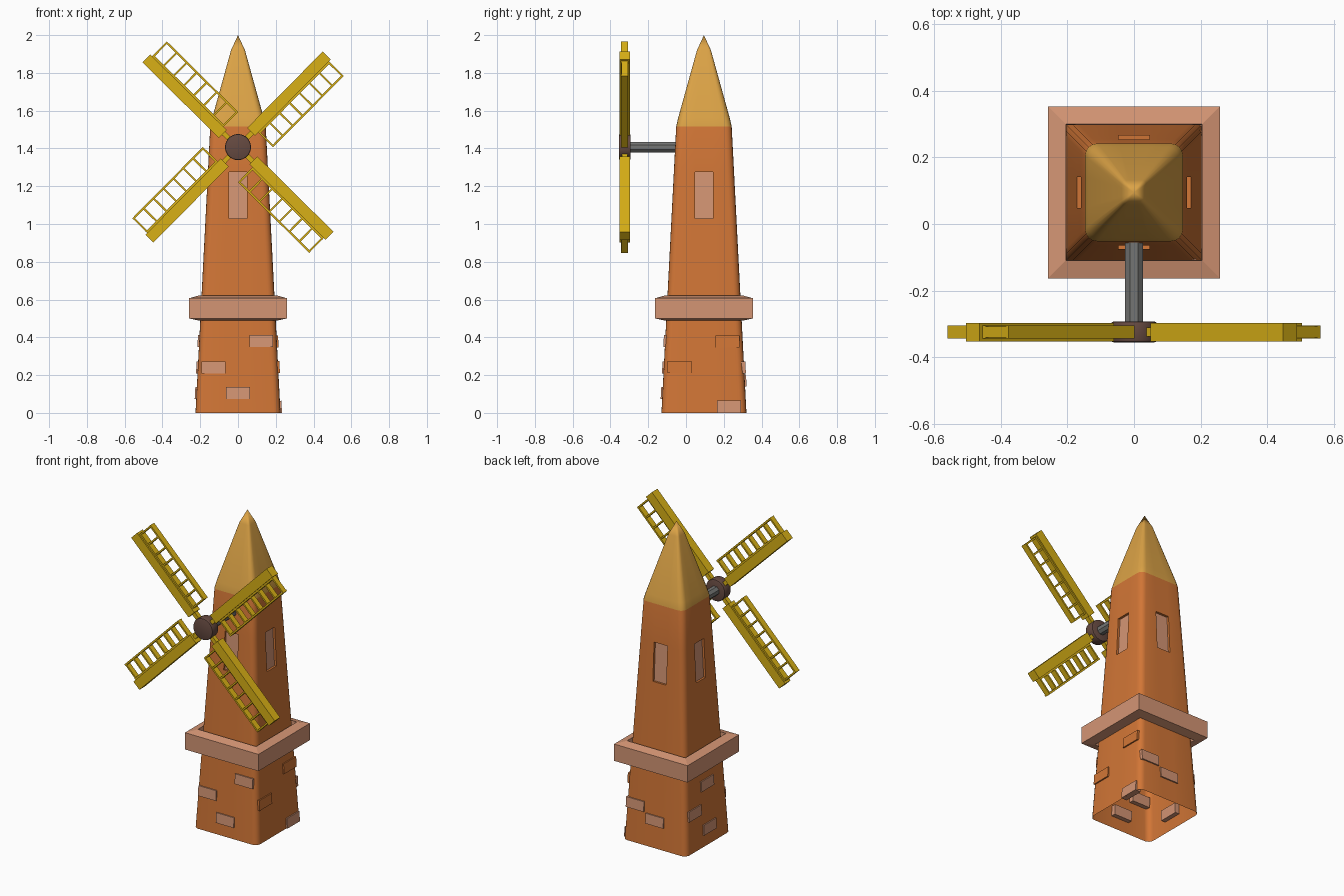
import bpy, bmesh, math
from mathutils import Matrix, Vector

if "Cube" in bpy.data.objects:
    bpy.data.objects.remove(bpy.data.objects["Cube"])


def mat(name, r, g, b):
    m = bpy.data.materials.new(name)
    lin = [((c / 255 + 0.055) / 1.055) ** 2.4 for c in (r, g, b)]
    m.diffuse_color = (*lin, 1)
    m.use_nodes = True
    m.node_tree.nodes["Principled BSDF"].inputs["Base Color"].default_value = m.diffuse_color
    return m


ORANGE = mat("tower_orange", 210, 118, 54)
ROOF = mat("roof_ochre", 220, 163, 70)
PINK = mat("stone_pink", 212, 149, 116)
YELLOW = mat("sail_yellow", 216, 176, 22)
BROWN = mat("hub_brown", 102, 74, 65)
GREY = mat("shaft_grey", 116, 117, 115)

CY = 0.095      # tower centre in y
HUB_Z = 1.407   # sail axis height
WIN = 0.047     # half width of a window


def finish(name, bm, mats, smooth=None):
    bmesh.ops.recalc_face_normals(bm, faces=bm.faces)
    me = bpy.data.meshes.new(name)
    bm.to_mesh(me)
    bm.free()
    for m in mats:
        me.materials.append(m)
    ob = bpy.data.objects.new(name, me)
    bpy.context.collection.objects.link(ob)
    if smooth:
        bpy.ops.object.select_all(action='DESELECT')
        ob.select_set(True)
        bpy.context.view_layer.objects.active = ob
        bpy.ops.object.shade_smooth_by_angle(angle=math.radians(smooth))
    return ob


def box(bm, lo, hi):
    lo, hi = Vector(lo), Vector(hi)
    m = Matrix.Translation((lo + hi) / 2) @ Matrix.Diagonal((*(hi - lo), 1))
    return bmesh.ops.create_cube(bm, size=1, matrix=m)['verts']


def half_width(z):
    return 0.225 - 0.0515 * z


def section(h, r, w):
    """Rounded square; every side carries two points at +-w for the window."""
    pts = []
    for k in range(4):
        side = [(-w, -h), (w, -h)]
        for i in range(5):
            a = math.radians(-90 + 22.5 * i)
            side.append((h - r + r * math.cos(a), -h + r + r * math.sin(a)))
        rot = Matrix.Rotation(k * math.pi / 2, 2)
        pts += [rot @ Vector(p) for p in side]
    return pts


# tower and roof: one tapered loft, open underneath
bm = bmesh.new()
levels = [(z, half_width(z), 0.036, WIN) for z in (0, 1.03, 1.275, 1.515)]
levels += [(1.56, 0.137, 0.036, 0.044), (1.92, 0.037, 0.012, 0.012)]
rings = [[bm.verts.new((p.x, p.y + CY, z)) for p in section(h, r, w)]
         for z, h, r, w in levels]
n = len(rings[0])
windows = []
for j in range(len(rings) - 1):
    for i in range(n):
        k = (i + 1) % n
        f = bm.faces.new((rings[j][i], rings[j][k], rings[j + 1][k], rings[j + 1][i]))
        f.material_index = 1 if j >= 3 else 0
        if j == 1 and i % 7 == 0:
            windows.append(f)
tip = bm.verts.new((0, CY, 2.0))
for i in range(n):
    bm.faces.new((rings[-1][i], rings[-1][(i + 1) % n], tip)).material_index = 1
# recessed windows
bm.normal_update()
for f in windows:
    push = -f.normal * 0.014
    new = bmesh.ops.extrude_discrete_faces(bm, faces=[f])['faces'][0]
    bmesh.ops.translate(bm, verts=new.verts, vec=push)
    new.material_index = 2
finish("tower", bm, [ORANGE, ROOF, PINK], 30)

# square ledge around the tower
bm = bmesh.new()
loops = []
for h, z in ((0.205, 0.622), (0.259, 0.607), (0.259, 0.5), (0.203, 0.488)):
    loops.append([bm.verts.new((sx * h, CY + sy * h, z))
                  for sx, sy in ((-1, -1), (1, -1), (1, 1), (-1, 1))])
for j in range(4):
    a, b = loops[j], loops[(j + 1) % 4]
    for i in range(4):
        k = (i + 1) % 4
        bm.faces.new((a[i], a[k], b[k], b[i]))
finish("ledge", bm, [PINK])

# bricks set into the four walls: (offset along wall, height, material)
bricks = {
    "front": [(-0.13, 0.24, PINK), (0.123, 0.38, PINK), (0, 0.105, PINK)],
    "right": [(0.125, 0.378, ORANGE), (-0.13, 0.243, ORANGE), (0.133, 0.032, PINK)],
    "back": [(-0.14, 0.24, PINK), (0, 0.172, PINK)],
    "left": [(0.01, 0.38, PINK), (-0.125, 0.24, PINK), (0.015, 0.105, PINK)],
}
for k, (side, items) in enumerate(bricks.items()):
    for i, (s, z, m) in enumerate(items):
        bm = bmesh.new()
        box(bm, (-0.063, -0.008, -0.032), (0.063, 0.03, 0.032))
        bm.transform(Matrix.Translation((0, CY, 0))
                     @ Matrix.Rotation(k * math.pi / 2, 4, 'Z')
                     @ Matrix.Translation((s, -half_width(z), z))
                     @ Matrix.Rotation(-0.0515, 4, 'X'))
        finish(f"{side}_brick_{i + 1}", bm, [m])


# shaft and hub along y
def rod(name, r, sides, y0, y1, m, bevel=0):
    bm = bmesh.new()
    bmesh.ops.create_cone(bm, cap_ends=True, segments=sides, radius1=r,
                          radius2=r, depth=y1 - y0)
    if bevel:
        rim = [e for e in bm.edges if abs(e.verts[0].co.z - e.verts[1].co.z) < 1e-5]
        bmesh.ops.bevel(bm, geom=rim, offset=bevel, segments=2, affect='EDGES', profile=0.5)
    bm.transform(Matrix.Translation((0, (y0 + y1) / 2, HUB_Z))
                 @ Matrix.Rotation(math.pi / 2, 4, 'X')
                 @ Matrix.Rotation(math.pi / sides, 4, 'Z'))
    finish(name, bm, [m], 30 if bevel else None)


rod("shaft", 0.03, 8, -0.31, -0.03, GREY)
rod("hub", 0.069, 24, -0.356, -0.293, BROWN, 0.007)

# four sails: plank, stub to the hub and lattice frame
for k in range(4):
    bm = bmesh.new()
    box(bm, (0.107, -0.028, -0.022), (0.675, 0.028, 0.037))     # plank
    box(bm, (0.03, -0.014, -0.012), (0.15, 0.014, 0.014))       # stub
    box(bm, (0.13, -0.019, -0.133), (0.662, 0.019, -0.122))     # outer rail
    box(bm, (0.13, -0.019, -0.033), (0.662, 0.019, -0.02))      # inner rail
    for i in range(8):                                          # rungs
        u = 0.135 + i * 0.0745
        box(bm, (u - 0.005, -0.017, -0.128), (u + 0.005, 0.017, -0.025))
    bm.transform(Matrix.Translation((0, -0.325, HUB_Z))
                 @ Matrix.Rotation(-math.radians(45.3 + 90 * k), 4, 'Y'))
    finish(f"sail_{k + 1}", bm, [YELLOW])
